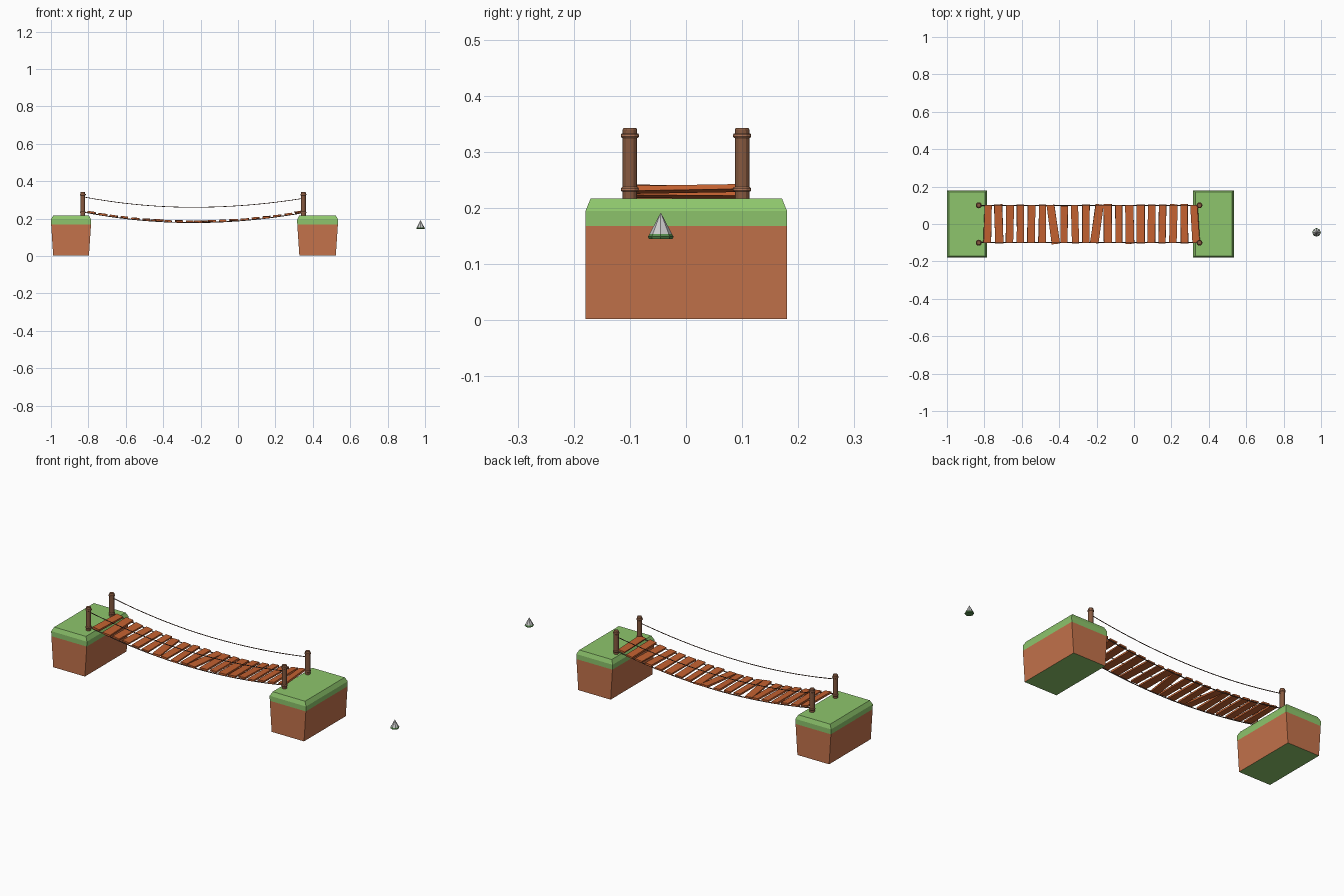
import bpy, bmesh, math, random
from mathutils import Matrix, Vector

if "Cube" in bpy.data.objects:
    bpy.data.objects.remove(bpy.data.objects["Cube"])

random.seed(4)


def material(name, rgb):
    m = bpy.data.materials.new(name)
    m.diffuse_color = (*rgb, 1)
    m.use_nodes = True
    m.node_tree.nodes["Principled BSDF"].inputs["Base Color"].default_value = m.diffuse_color
    return m


GRASS = material("grass", (0.27, 0.56, 0.15))
DIRT = material("dirt", (0.55, 0.17, 0.07))
POST = material("post_wood", (0.24, 0.10, 0.05))
RING = material("post_ring", (0.45, 0.19, 0.10))
PLANK = material("plank_wood", (0.55, 0.12, 0.03))
ROPE = material("rope", (0.12, 0.06, 0.04))
LEAF = material("leaf", (0.10, 0.28, 0.08))


def finish(bm, name, mats):
    bmesh.ops.recalc_face_normals(bm, faces=bm.faces)
    me = bpy.data.meshes.new(name)
    bm.to_mesh(me)
    bm.free()
    for m in mats:
        me.materials.append(m)
    ob = bpy.data.objects.new(name, me)
    bpy.context.collection.objects.link(ob)
    return ob


def loft(bm, rings, mats):
    """Joins rings of points, one material index per band, then caps both ends."""
    loops = [[bm.verts.new(p) for p in r] for r in rings]
    n = len(loops[0])
    for a, b, m in zip(loops, loops[1:], mats):
        for i in range(n):
            j = (i + 1) % n
            bm.faces.new((a[i], a[j], b[j], b[i])).material_index = m
    bm.faces.new(loops[0][::-1]).material_index = mats[0]
    bm.faces.new(loops[-1]).material_index = mats[-1]
    return loops


def circle(x, y, z, r, n):
    return [(x + r * math.cos(math.tau * i / n), y + r * math.sin(math.tau * i / n), z)
            for i in range(n)]


# cliff blocks: tapered dirt, grass band with chamfered top, green underside
def cliff(name, x0, x1):
    profile = [(0.002, 0.012, 0.0), (0.168, 0.001, 0.0), (0.195, 0.0, 0.0), (0.217, 0.012, 0.009)]
    rings = [[(x0 + ix, -0.179 + iy, z), (x1 - ix, -0.179 + iy, z),
              (x1 - ix, 0.18 - iy, z), (x0 + ix, 0.18 - iy, z)] for z, ix, iy in profile]
    bm = bmesh.new()
    loft(bm, rings, [1, 0, 0])
    for f in bm.faces:
        if all(v.co.z < 0.01 for v in f.verts):
            f.material_index = 0
    finish(bm, name, [GRASS, DIRT])


cliff("left_cliff", -1.0, -0.785)
cliff("right_cliff", 0.316, 0.535)

# posts with two tie rings each
X0, X1, SIDE = -0.83, 0.35, 0.1
for xn, x in (("left", X0), ("right", X1)):
    for yn, y in (("front", -SIDE), ("back", SIDE)):
        bm = bmesh.new()
        loft(bm, [circle(x, y, z, r, 12) for z, r in
                  ((0.21, 0.013), (0.339, 0.013), (0.343, 0.011))], [0, 0])
        finish(bm, f"{xn}_{yn}_post", [POST])
        bm = bmesh.new()
        for zc in (0.233, 0.329):
            loft(bm, [circle(x, y, zc + dz, r, 12) for dz, r in
                      ((-0.004, 0.0145), (-0.002, 0.016), (0.002, 0.016), (0.004, 0.0145))], [0] * 3)
        finish(bm, f"{xn}_{yn}_post_rings", [RING])

# sagging lines
MID, HALF = (X0 + X1) / 2, (X1 - X0) / 2


def sag(x, low, left, right):
    t = (x - MID) / HALF
    return low + ((left if t < 0 else right) - low) * t * t


def deck_z(x):
    return sag(x, 0.179, 0.236, 0.232)


def rail_z(x):
    return sag(x, 0.261, 0.317, 0.309)


def rope(name, y, fn, radius):
    cu = bpy.data.curves.new(name, 'CURVE')
    cu.dimensions = '3D'
    cu.bevel_depth = radius
    cu.bevel_resolution = 1
    sp = cu.splines.new('POLY')
    n = 32
    sp.points.add(n)
    for i, p in enumerate(sp.points):
        x = X0 + (X1 - X0) * i / n
        p.co = (x, y, fn(x), 1)
    cu.materials.append(ROPE)
    bpy.context.collection.objects.link(bpy.data.objects.new(name, cu))


for yn, y in (("front", -SIDE), ("back", SIDE)):
    rope(f"{yn}_hand_rope", y, rail_z, 0.002)
    rope(f"{yn}_deck_rope", y, deck_z, 0.0025)

# planks, slightly crooked, following the sag
COUNT = 20
YAW = {6: 0.13, 10: -0.14, 19: 0.06}
for i in range(COUNT):
    x = -0.782 + i * 1.109 / (COUNT - 1)
    pitch = -math.atan2(deck_z(x + 0.01) - deck_z(x - 0.01), 0.02) + random.uniform(-0.06, 0.06)
    yaw = YAW.get(i, random.uniform(-0.03, 0.03))
    size = (random.uniform(0.038, 0.044), random.uniform(0.198, 0.212), 0.009)
    bm = bmesh.new()
    bmesh.ops.create_cube(bm, size=1)
    for v in bm.verts:
        v.co = Vector(a * b for a, b in zip(v.co, size))
        v.co.x += random.uniform(-0.002, 0.002)
    place = (Matrix.Translation((x, random.uniform(-0.003, 0.003), deck_z(x) + 0.006))
             @ Matrix.Rotation(yaw, 4, 'Z') @ Matrix.Rotation(pitch, 4, 'Y')
             @ Matrix.Rotation(random.uniform(-0.02, 0.02), 4, 'X'))
    bm.transform(place)
    finish(bm, f"plank_{i + 1}", [PLANK])

# small floating cone with a leafy base
CX, CY = 0.976, -0.045
bm = bmesh.new()
loft(bm, [circle(CX, CY, 0.154, 0.020, 8), circle(CX, CY, 0.191, 0.0006, 8)], [0])
finish(bm, "floating_cone", [])
bm = bmesh.new()
loft(bm, [circle(CX, CY, 0.145, 0.021, 8), circle(CX, CY, 0.149, 0.023, 8),
          circle(CX, CY, 0.163, 0.013, 8)], [0, 0])
finish(bm, "floating_cone_base", [LEAF])
